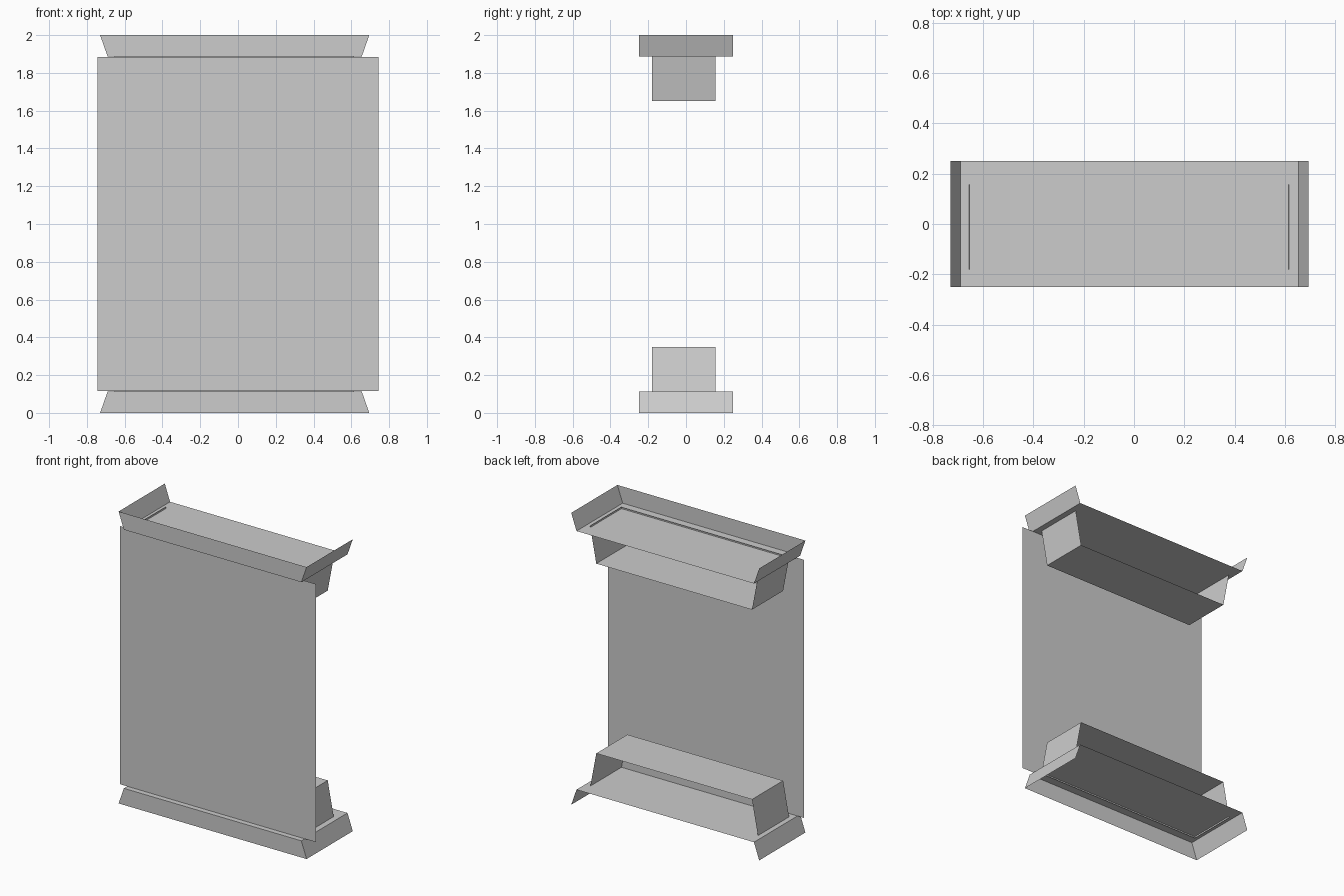
import bpy, bmesh

old = bpy.data.objects.get("Cube")
if old:
    bpy.data.objects.remove(old, do_unlink=True)

# One plain grey for every sheet
GREY = (0.604, 0.604, 0.604, 1.0)
grey = bpy.data.materials.new("light_grey")
grey.use_nodes = True
grey.diffuse_color = GREY
grey.node_tree.nodes["Principled BSDF"].inputs["Base Color"].default_value = GREY

MID = 1.0  # height of the mirror plane


def sheet_object(name, quads, mirror=True):
    """Thin sheet part; heights are relative to the mirror plane."""
    bm = bmesh.new()
    for quad in quads:
        bm.faces.new([bm.verts.new(p) for p in quad])
    bmesh.ops.remove_doubles(bm, verts=bm.verts, dist=1e-5)
    mesh = bpy.data.meshes.new(name)
    bm.to_mesh(mesh)
    bm.free()
    mesh.materials.append(grey)
    obj = bpy.data.objects.new(name, mesh)
    obj.location.z = MID
    bpy.context.collection.objects.link(obj)
    if mirror:
        mod = obj.modifiers.new("mirror_top_to_bottom", "MIRROR")
        mod.use_axis = (False, False, True)
        mod.use_mirror_merge = False
    return obj


def open_tray(base, rim, y0, y1, z_base, z_rim):
    """Base, front wall and two sloping ends, open at the back.
    base and rim are (left x, right x) pairs."""
    (b0, b1), (r0, r1) = base, rim
    return [
        [(b0, y0, z_base), (b1, y0, z_base), (b1, y1, z_base), (b0, y1, z_base)],
        [(b0, y0, z_base), (b1, y0, z_base), (r1, y0, z_rim), (r0, y0, z_rim)],
        [(b1, y0, z_base), (b1, y1, z_base), (r1, y1, z_rim), (r1, y0, z_rim)],
        [(b0, y1, z_base), (b0, y0, z_base), (r0, y0, z_rim), (r0, y1, z_rim)],
    ]


# Flared outer trays at the top and bottom
sheet_object("flared_trays",
             open_tray((-0.69, 0.655), (-0.73, 0.695), -0.25, 0.25, 0.886, 1.0))

# Inner boxes, whose walls poke slightly through the tray floors
sheet_object("inner_boxes",
             open_tray((-0.61, 0.57), (-0.657, 0.617), -0.18, 0.157, 0.65, 0.896))

# Tall flat front panel
P, H, Y = 0.744, 0.884, -0.217
sheet_object("front_panel",
             [[(-P, Y, -H), (P, Y, -H), (P, Y, H), (-P, Y, H)]], mirror=False)
